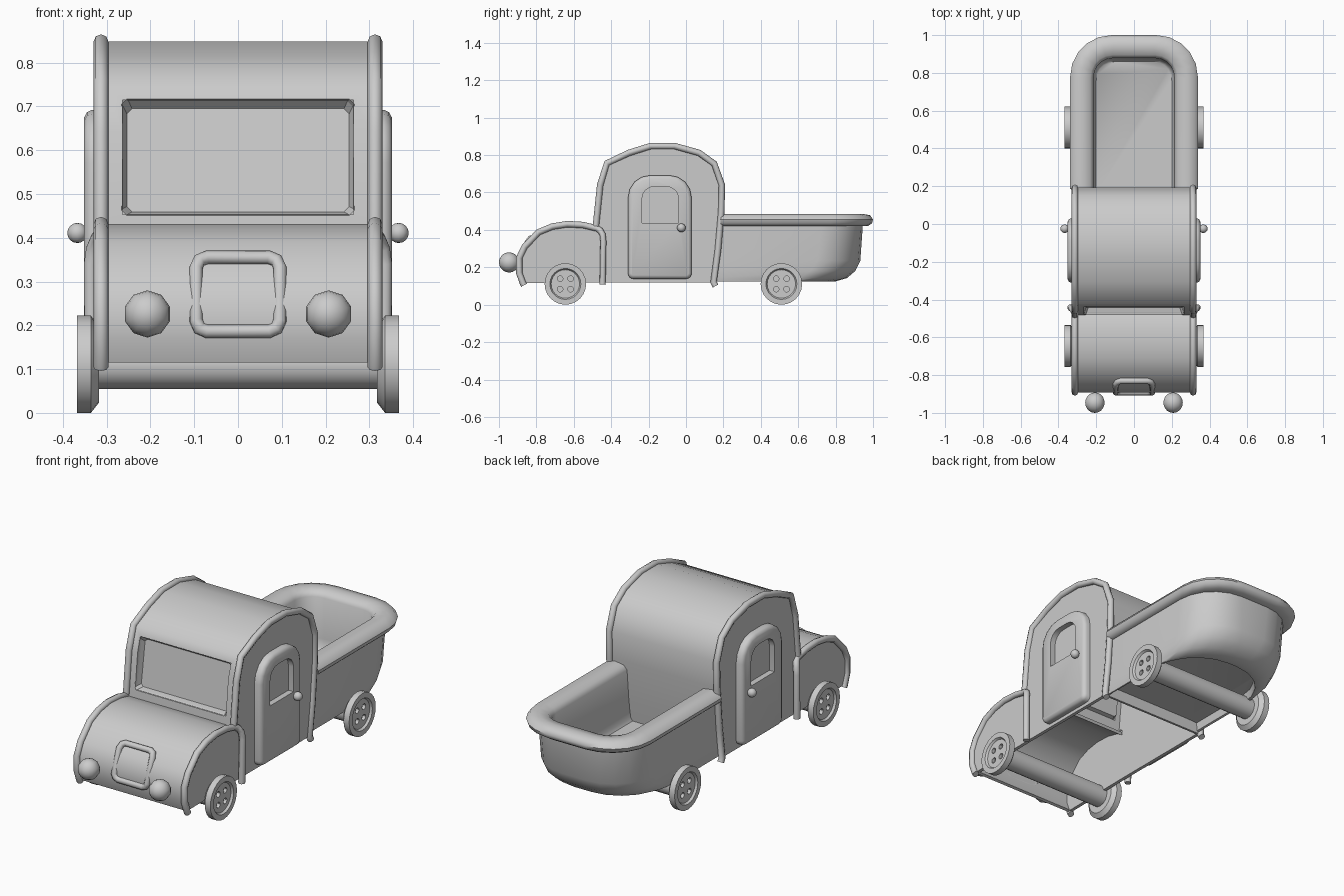
import bpy, bmesh
from math import sin, cos, pi, radians

if "Cube" in bpy.data.objects:
    bpy.data.objects.remove(bpy.data.objects["Cube"])


def mesh(name, verts, faces, recalc=True):
    me = bpy.data.meshes.new(name)
    me.from_pydata(verts, [], faces)
    if recalc:
        bm = bmesh.new()
        bm.from_mesh(me)
        bmesh.ops.recalc_face_normals(bm, faces=bm.faces)
        bm.to_mesh(me)
        bm.free()
    ob = bpy.data.objects.new(name, me)
    bpy.context.collection.objects.link(ob)
    return ob


def select(ob):
    bpy.ops.object.select_all(action='DESELECT')
    ob.select_set(True)
    bpy.context.view_layer.objects.active = ob


def smooth(ob, angle=40):
    select(ob)
    bpy.ops.object.shade_smooth_by_angle(angle=radians(angle))
    return ob


def modify(ob, kind, **props):
    m = ob.modifiers.new(kind.lower(), kind)
    for k, v in props.items():
        setattr(m, k, v)
    select(ob)
    bpy.ops.object.modifier_apply(modifier=m.name)


def cut(ob, cutter):
    modify(ob, 'BOOLEAN', operation='DIFFERENCE', solver='EXACT', object=cutter)
    bpy.data.objects.remove(cutter)


def loft(name, rings, wrap=True, first_cap=True):
    """Join rings of equal point count and cap the ends."""
    n, k = len(rings[0]), len(rings)
    f = [(a * n + i, a * n + (i + 1) % n, a * n + n + (i + 1) % n, a * n + n + i)
         for a in range(k - 1) for i in range(n if wrap else n - 1)]
    f += [tuple(range((k - 1) * n, k * n))] + ([tuple(range(n))] if first_cap else [])
    return mesh(name, [p for r in rings for p in r], f)


def prism(name, yz, x0, x1):
    return loft(name, [[(x, y, z) for y, z in yz] for x in (x0, x1)])


def sheet(name, yz, hx, thick=0.015):
    v = [(x, y, z) for y, z in yz for x in (-hx, hx)]
    f = [(2 * i, 2 * i + 1, 2 * i + 3, 2 * i + 2) for i in range(len(yz) - 1)]
    ob = mesh(name, v, f, recalc=False)
    modify(ob, 'SOLIDIFY', thickness=thick, offset=-1)
    return ob


def tube(name, pts, r, cyclic=False):
    cu = bpy.data.curves.new(name, 'CURVE')
    cu.dimensions = '3D'
    cu.bevel_depth, cu.bevel_resolution, cu.use_fill_caps = r, 2, True
    sp = cu.splines.new('POLY')
    sp.points.add(len(pts) - 1)
    for p, c in zip(sp.points, pts):
        p.co = (*c, 1)
    sp.use_cyclic_u = cyclic
    ob = bpy.data.objects.new(name, cu)
    bpy.context.collection.objects.link(ob)
    select(ob)
    bpy.ops.object.convert(target='MESH')
    return smooth(bpy.context.object, 60)


def ball(name, loc, r, seg, rings, rot=(0, 0, 0)):
    bpy.ops.mesh.primitive_uv_sphere_add(segments=seg, ring_count=rings, radius=r, location=loc, rotation=rot)
    bpy.context.object.name = name
    return smooth(bpy.context.object, 60)


def cylinder(name, loc, r, depth, seg):
    bpy.ops.mesh.primitive_cylinder_add(vertices=seg, radius=r, depth=depth, location=loc, rotation=(0, pi / 2, 0))
    bpy.context.object.name = name
    return bpy.context.object


def rounded(a0, a1, b0, b1, r_low, r_top, n=4):
    """Rounded rectangle, counter-clockwise from the lower left."""
    out = []
    for a, b, r, k in ((a0 + r_low, b0 + r_low, r_low, 2), (a1 - r_low, b0 + r_low, r_low, 3),
                       (a1 - r_top, b1 - r_top, r_top, 0), (a0 + r_top, b1 - r_top, r_top, 1)):
        for i in range(n + 1 if r > 0 else 1):
            t = (k + i / n) * pi / 2
            out.append((a + r * cos(t), b + r * sin(t)))
    return out


def on_slope(z, table):
    """y for height z along a (y, z) profile."""
    for (ya, za), (yb, zb) in zip(table, table[1:]):
        if z <= zb:
            break
    return ya + (yb - ya) * (z - za) / (zb - za)


HOOD = [(-0.872, 0.115), (-0.892, 0.17), (-0.892, 0.25), (-0.863, 0.31), (-0.788, 0.388),
        (-0.715, 0.418), (-0.635, 0.431), (-0.55, 0.426), (-0.475, 0.408)]
CAB = [(-0.482, 0.42), (-0.459, 0.64), (-0.423, 0.757), (-0.305, 0.812), (-0.19, 0.848),
       (-0.06, 0.848), (0.07, 0.812), (0.151, 0.754), (0.192, 0.64), (0.189, 0.5),
       (0.171, 0.293), (0.147, 0.12)]

# Hood and cabin shells
smooth(sheet("hood_top", HOOD + [(-0.448, 0.39)], 0.305), 60)
cabin = sheet("cabin_roof", [(-0.484, 0.395)] + CAB, 0.305)
hole = prism("window_cutter", [(-0.6, 0.453), (-0.38, 0.453), (-0.38, 0.715), (-0.6, 0.715)], -0.264, 0.264)
cut(cabin, hole)
smooth(cabin, 60)

# Windshield: recess walls running back to the pane
rings = []
for hx, z0, z1, depth in ((0.266, 0.451, 0.717, -0.002), (0.262, 0.455, 0.712, 0.012), (0.254, 0.459, 0.695, 0.035)):
    rings.append([(x, on_slope(z, CAB) + depth, z) for x, z in
                  rounded(-hx, hx, z0, z1, 0.012, 0.012, 1)])
loft("windshield", rings, first_cap=False)

# Grille
tube("grille_frame", [(x, on_slope(z, HOOD) - max(0, z - 0.3) * 0.2, z) for x, z in
     rounded(-0.096, 0.096, 0.186, 0.355, 0.025, 0.025, 2)], 0.016, True)

# Truck bed: U-shaped loops (half width, back y, corner radius, z), hollow underneath
LOOPS = [(0.21, 0.8, 0.14, 0.172), (0.28, 0.77, 0.26, 0.17), (0.285, 0.775, 0.26, 0.128),
         (0.296, 0.8, 0.26, 0.125), (0.299, 0.86, 0.25, 0.142),
         (0.301, 0.905, 0.24, 0.18), (0.302, 0.932, 0.23, 0.235), (0.304, 0.945, 0.22, 0.42),
         (0.318, 0.975, 0.22, 0.422), (0.333, 0.995, 0.22, 0.436), (0.338, 1.0, 0.22, 0.456),
         (0.322, 0.985, 0.21, 0.478), (0.28, 0.943, 0.17, 0.486), (0.232, 0.895, 0.12, 0.478),
         (0.214, 0.878, 0.1, 0.455), (0.213, 0.877, 0.1, 0.24), (0.21, 0.87, 0.1, 0.195), (0.2, 0.86, 0.1, 0.18)]
rings = []
for hx, yb, r, z in LOOPS:
    arc = [(hx - r + r * cos(i * pi / 10), yb - r + r * sin(i * pi / 10), z) for i in range(6)]
    half = [(hx, 0.152 + (z - 0.12) * 0.1, z)] + arc
    rings.append(half + [(-x, y, zz) for x, y, zz in reversed(half)])
smooth(loft("truck_bed", rings, wrap=False), 50)

# Wheel profile as (radius, x), turned around the axle, with four button holes
WHEEL = [(0.088, 0.318), (0.111, 0.336), (0.111, 0.368), (0.083, 0.368), (0.076, 0.357)]


def wheel(name, s, y):
    turn = [2 * pi * i / 24 for i in range(24)]
    ob = loft(name, [[(s * x, y + r * cos(t), 0.111 + r * sin(t)) for t in turn] for r, x in WHEEL])
    for a in (-0.028, 0.028):
        for b in (-0.028, 0.028):
            cut(ob, cylinder("hole_cutter", (s * 0.37, y + a, 0.111 + b), 0.015, 0.06, 12))
    smooth(ob, 30)


for end, y in (("front", -0.645), ("rear", 0.51)):
    smooth(cylinder(end + "_axle", (0, y, 0.11), 0.055, 0.645, 16))
    for side, s in (("left", -1), ("right", 1)):
        wheel(f"{end}_{side}_wheel", s, y)

# Parts found on both sides
for side, s in (("left", -1), ("right", 1)):
    # Side panels
    prism(side + "_hood_panel", HOOD + [(-0.445, 0.37), (-0.446, 0.12)], s * 0.295, s * 0.313)
    prism(side + "_cabin_panel", CAB + [(-0.446, 0.12), (-0.446, 0.4)], s * 0.295, s * 0.313)
    # Piping along the seams; the hood piping flares out beside the cabin
    tube(side + "_hood_piping", [(s * 0.313, -0.866, 0.104)] + [(s * 0.313, y, z) for y, z in HOOD] +
         [(s * 0.322, -0.458, 0.396), (s * 0.331, -0.446, 0.375), (s * 0.336, -0.442, 0.34),
          (s * 0.334, -0.446, 0.107)], 0.017)
    tube(side + "_cabin_piping", [(s * 0.313, y, z) for y, z in CAB] + [(s * 0.313, 0.158, 0.1)], 0.017)
    # Door with rounded edge, window opening and knob
    door = loft(side + "_door", [[(s * x, y, z) for y, z in
                rounded(-0.31 + d, 0.03 - d, 0.138 + d, 0.692 - d, 0.03 - d, 0.12 - d)]
                for d, x in ((0, 0.3), (0, 0.334), (0.005, 0.345), (0.018, 0.352))])
    cut(door, prism("door_cutter", rounded(-0.235, -0.04, 0.437, 0.632, 0, 0.065), s * 0.322, s * 0.4))
    smooth(door)
    ball(side + "_door_knob", (s * 0.367, -0.025, 0.411), 0.023, 12, 8)
    # Headlight
    ball(side + "_headlight", (s * 0.207, -0.946, 0.226), 0.054, 10, 10, (pi / 2, 0, 0))
